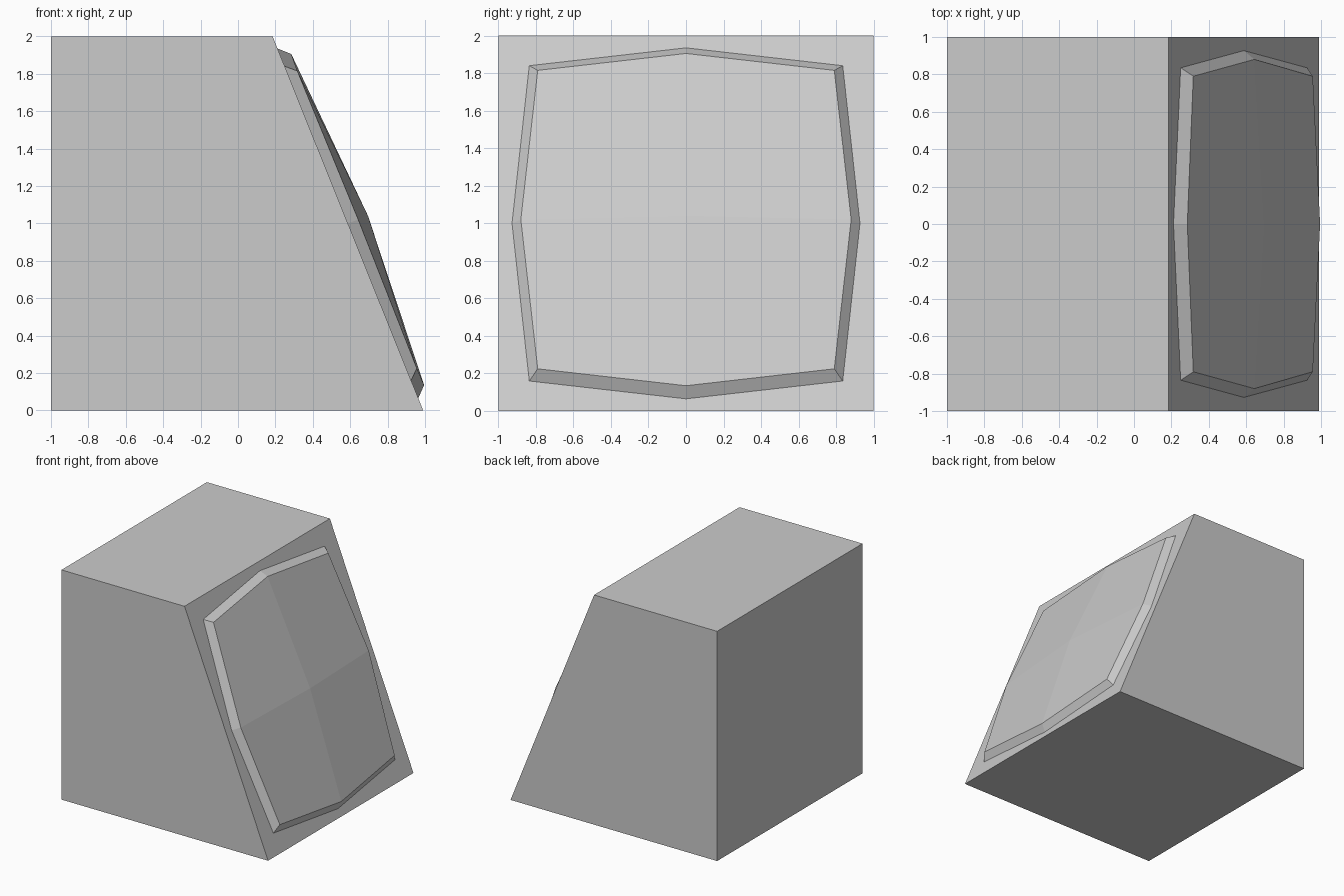
import bpy, bmesh

if "Cube" in bpy.data.objects:
    bpy.data.objects.remove(bpy.data.objects["Cube"])

def slope_x(z):
    return 0.99 - 0.4025 * z

bm = bmesh.new()

def ring(half):
    # mirror a top-to-bottom half outline (y >= 0) into a closed loop
    pts = half + [(x, -y, z) for x, y, z in reversed(half[1:-1])]
    return [bm.verts.new(p) for p in pts]

def on_slope(yz):
    return [(slope_x(z), y, z) for y, z in yz]

def bridge(a, b):
    n = len(a)
    for i in range(n):
        j = (i + 1) % n
        bm.faces.new((a[i], a[j], b[j], b[i]))

# sloped front rim, bezel base and raised screen edge
rim = ring(on_slope([(0, 2), (1, 2), (1, 1), (1, 0), (0, 0)]))
base = ring(on_slope([(0, 1.935), (0.835, 1.84), (0.927, 1), (0.835, 0.16), (0, 0.065)]))
edge = ring([(0.285, 0, 1.905), (0.317, 0.79, 1.815), (0.643, 0.88, 1.02),
             (0.956, 0.79, 0.225), (0.995, 0, 0.135)])
back = ring([(-1, 0, 2), (-1, 1, 2), (-1, 1, 1), (-1, 1, 0), (-1, 0, 0)])

# cabinet sides, flat border, bevelled bezel, back panel
bridge(back, rim)
bridge(rim, base)
bridge(base, edge)
bm.faces.new(back)

# bulging screen made of four quads around its centre
centre = bm.verts.new((0.695, 0, 1.04))
for i in range(0, 8, 2):
    bm.faces.new((centre, edge[i], edge[i + 1], edge[(i + 2) % 8]))

bmesh.ops.recalc_face_normals(bm, faces=bm.faces)
mesh = bpy.data.meshes.new("screen_cabinet")
bm.to_mesh(mesh)
bm.free()
bpy.context.collection.objects.link(bpy.data.objects.new("screen_cabinet", mesh))
